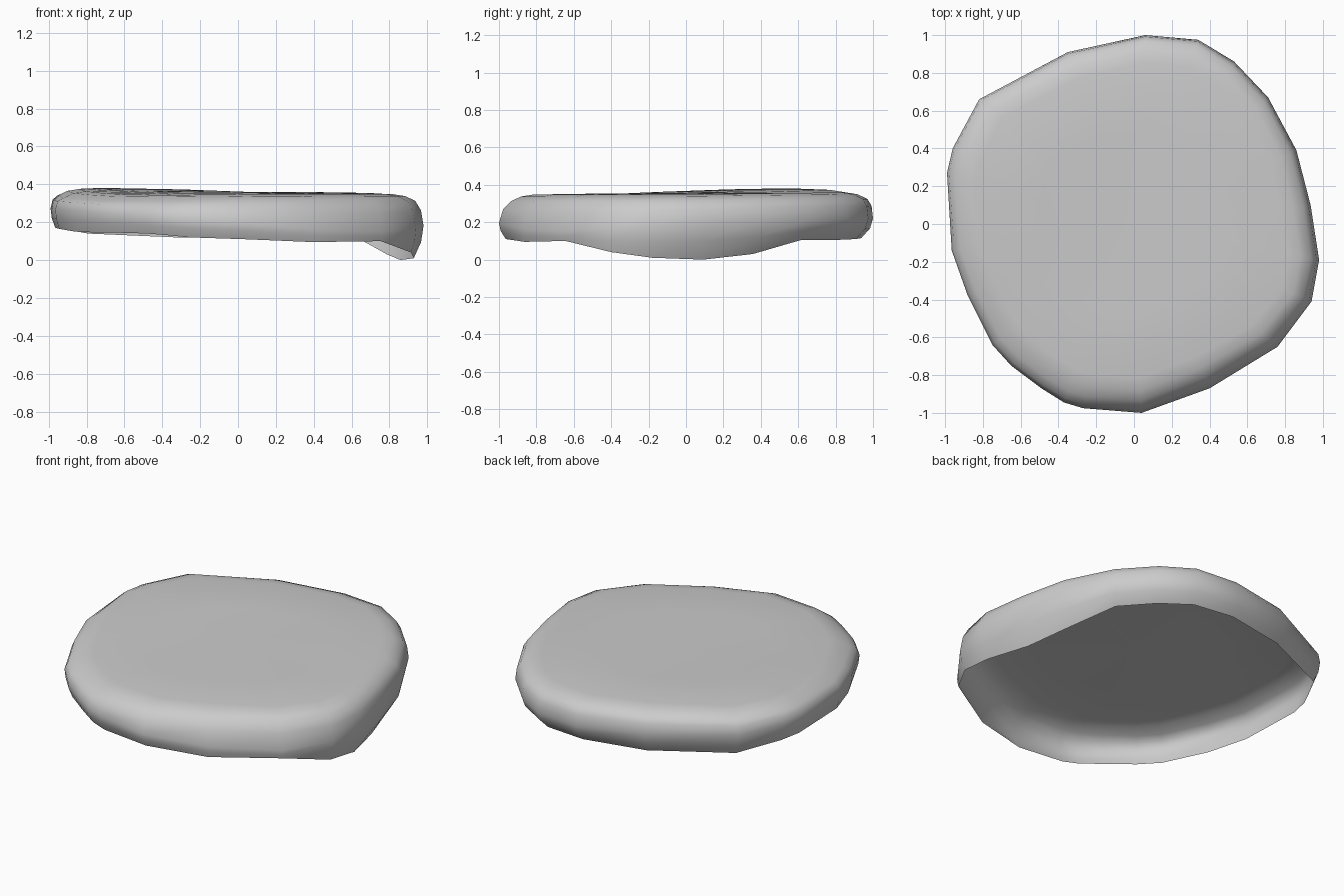
import bpy, bmesh, math

if "Cube" in bpy.data.objects:
    bpy.data.objects.remove(bpy.data.objects["Cube"])

# Plan outline, counter-clockwise: x, y, height of the open lower rim
OUTLINE = [
    (0.98, -0.19, 0.01), (0.935, 0.10, 0.0), (0.86, 0.39, 0.03), (0.71, 0.67, 0.105),
    (0.53, 0.86, 0.105), (0.34, 0.975, 0.11), (0.06, 1.0, 0.115), (-0.35, 0.91, 0.12),
    (-0.82, 0.66, 0.14), (-0.96, 0.40, 0.165), (-0.99, 0.27, 0.17), (-0.965, -0.14, 0.165),
    (-0.88, -0.38, 0.15), (-0.75, -0.64, 0.145), (-0.65, -0.75, 0.145), (-0.49, -0.87, 0.14),
    (-0.37, -0.945, 0.13), (-0.27, -0.975, 0.12), (0.04, -1.0, 0.11), (0.40, -0.87, 0.095),
    (0.76, -0.65, 0.10), (0.94, -0.41, 0.04)]


def section(x, y, rim):
    """Wall profile at one outline point, from the lower rim to the top face."""
    r = math.hypot(x, y)
    nx, ny = x / r, y / r
    right, left = max(nx, 0), max(-nx, 0)
    back, front = max(ny, 0), max(-ny, 0)
    corner = 2 * right * front
    mid = 0.20 + 0.07 * left + 0.02 * back - 0.05 * corner
    top = 0.348 + 0.012 * back + 0.02 * left * (1 + ny) - 0.012 * left * front
    under = max(0.0, 0.04 + 0.035 * right + 0.02 * back - 0.02 * left - 0.06 * corner)
    edge = 0.03 + 0.025 * front - 0.01 * back
    steps = [(under, rim), (under * 0.25, rim * 0.5 + mid * 0.5), (0, mid),
             (edge * 0.4, mid * 0.45 + top * 0.55 - 0.01), (edge + 0.01, top - 0.035),
             (edge + 0.065, top - 0.01), (edge + 0.13, top), (0.5 * r, 0.356 * 0.6 + top * 0.4)]
    return [(x - nx * d, y - ny * d, z) for d, z in steps]


# Rounded stone shell, open underneath
bm = bmesh.new()
cols = [[bm.verts.new(p) for p in section(*o)] for o in OUTLINE]
centre = bm.verts.new((0, 0, 0.357))
for a, b in zip(cols, cols[1:] + cols[:1]):
    for i in range(len(a) - 1):
        bm.faces.new((a[i], b[i], b[i + 1], a[i + 1]))
    bm.faces.new((a[-1], b[-1], centre))
for f in bm.faces:
    f.smooth = True
mesh = bpy.data.meshes.new("stone_shell")
bm.to_mesh(mesh)
bm.free()
bpy.context.collection.objects.link(bpy.data.objects.new("stone_shell", mesh))
